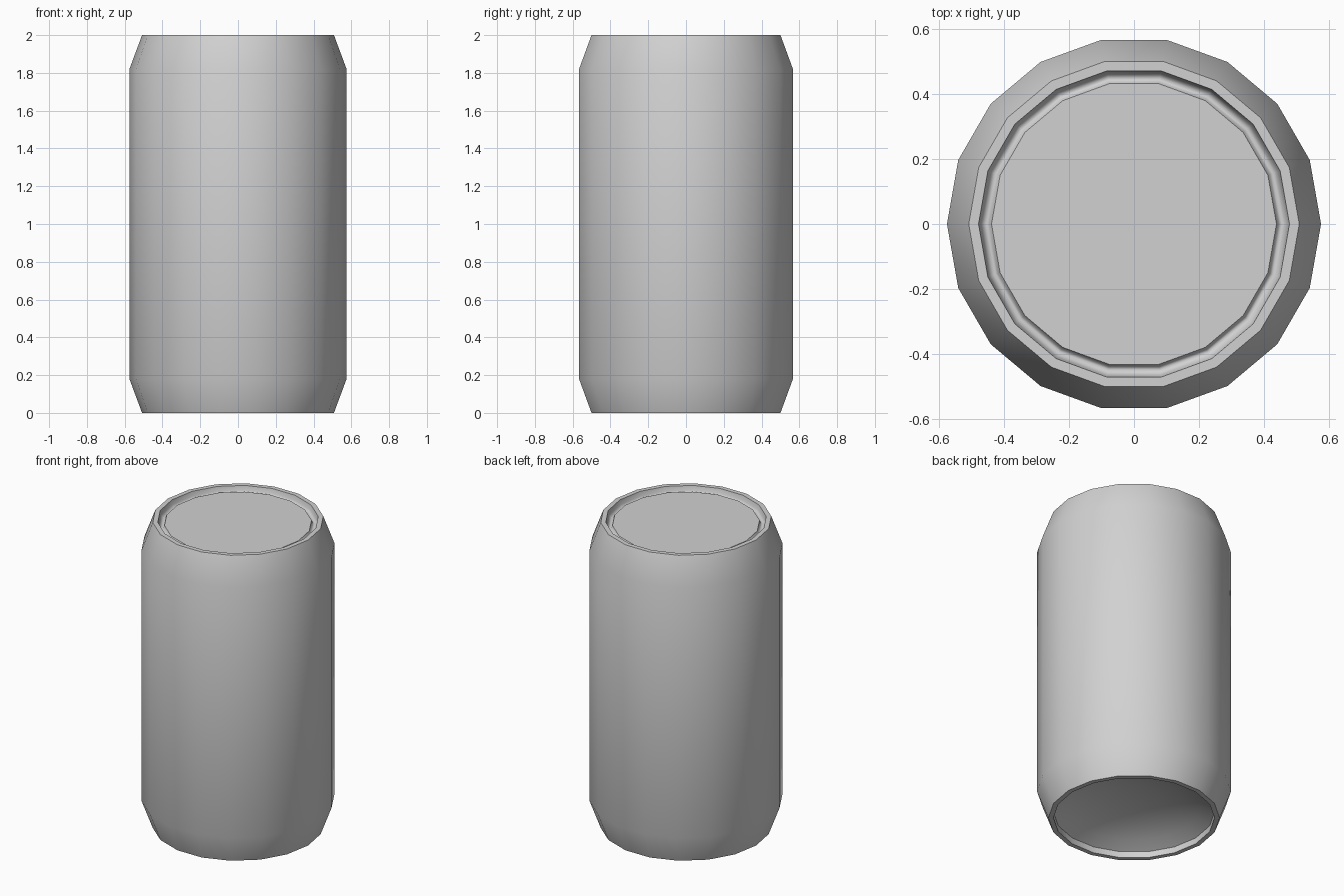
import bpy
import bmesh
from math import cos, sin, tau, radians

SIDES = 18

cube = bpy.data.objects.get("Cube")
if cube:
    bpy.data.objects.remove(cube, do_unlink=True)

# Single grey metal
metal = bpy.data.materials.new("grey metal")
metal.use_nodes = True
colour = (0.64, 0.64, 0.64, 1)
metal.diffuse_color = colour
metal.node_tree.nodes["Principled BSDF"].inputs["Base Color"].default_value = colour


def lathe(name, profile, cap=False):
    """Spin (radius, height) points round z, listed so that faces look outward."""
    bm = bmesh.new()
    rings = []
    for r, z in profile:
        if r == 0:
            rings.append([bm.verts.new((0, 0, z))] * SIDES)
        else:
            rings.append([bm.verts.new((r * cos(tau * i / SIDES), r * sin(tau * i / SIDES), z))
                          for i in range(SIDES)])
    for low, high in zip(rings, rings[1:]):
        for i in range(SIDES):
            j = (i + 1) % SIDES
            corners = dict.fromkeys((low[i], low[j], high[j], high[i]))
            bm.faces.new(list(corners))
    if cap:
        bm.faces.new(rings[-1])
    mesh = bpy.data.meshes.new(name)
    bm.to_mesh(mesh)
    bm.free()
    mesh.materials.append(metal)
    obj = bpy.data.objects.new(name, mesh)
    bpy.context.collection.objects.link(obj)
    bpy.ops.object.select_all(action="DESELECT")
    obj.select_set(True)
    bpy.context.view_layer.objects.active = obj
    bpy.ops.object.shade_smooth_by_angle(angle=radians(55))
    return obj


# Side wall with tapered shoulders
lathe("can_body", [(0.508, 0), (0.575, 0.18), (0.575, 1.82), (0.508, 2)])

# Lid: flat rim, rounded groove, recessed panel
lathe("lid", [(0.508, 2), (0.478, 2), (0.472, 1.97), (0.464, 1.958), (0.454, 1.954),
              (0.446, 1.958), (0.438, 1.977)], cap=True)

# Base: flat foot ring, short inner wall, hollow dome (listed from the centre outward)
lathe("base", [(0, 0.15), (0.14, 0.143), (0.28, 0.12), (0.4, 0.08),
               (0.478, 0.04), (0.478, 0), (0.508, 0)])
